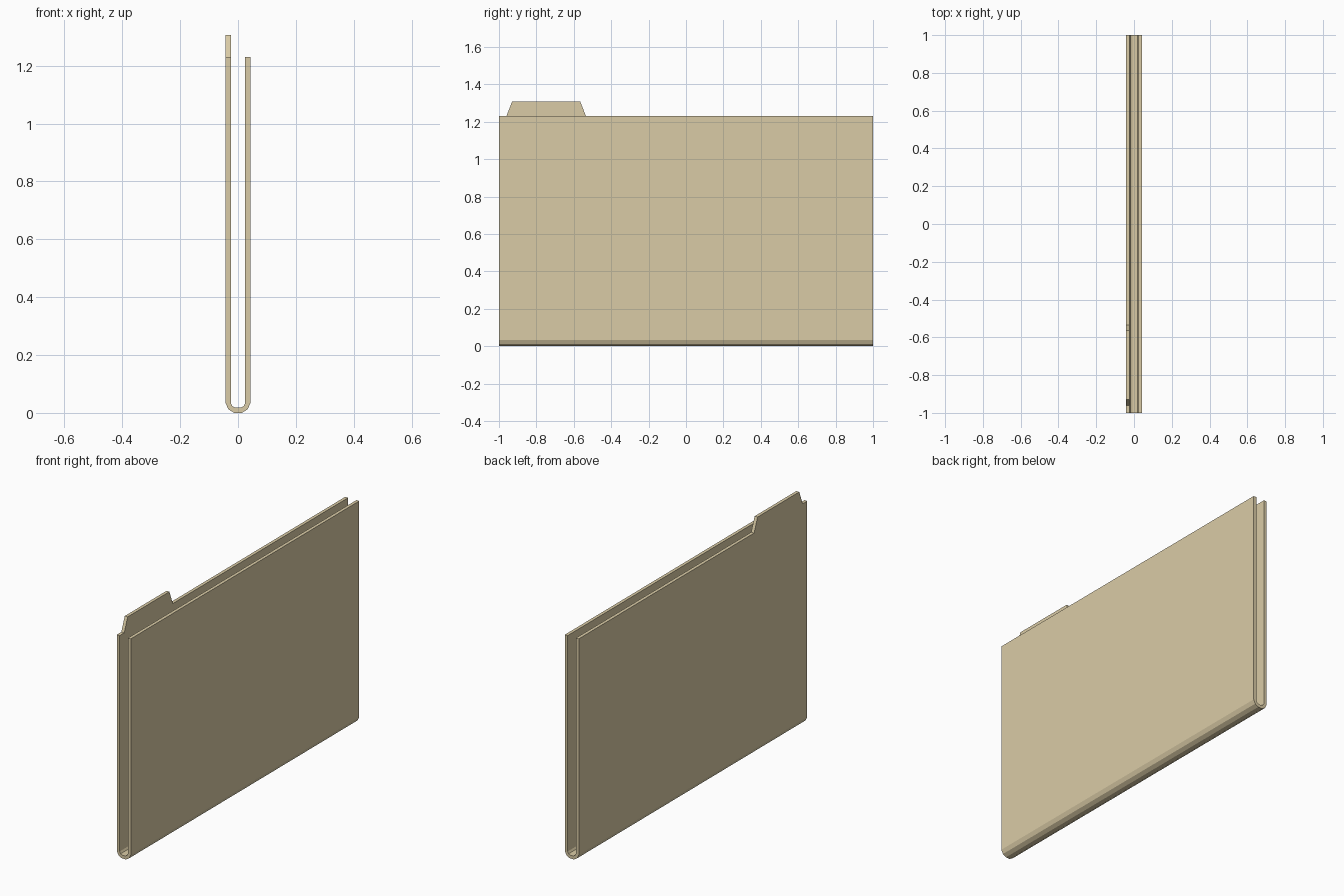
import bpy, bmesh
from mathutils import Vector

if "Cube" in bpy.data.objects:
    bpy.data.objects.remove(bpy.data.objects["Cube"])

card = bpy.data.materials.new("manila_card")
card.diffuse_color = (0.70, 0.60, 0.38, 1)
card.use_nodes = True
card.node_tree.nodes["Principled BSDF"].inputs["Base Color"].default_value = card.diffuse_color


def prism(name, points, offset):
    """Extrude a closed outline along an offset into a flat-faced solid."""
    bm = bmesh.new()
    face = bm.faces.new([bm.verts.new(p) for p in points])
    out = bmesh.ops.extrude_face_region(bm, geom=[face], use_keep_orig=True)
    verts = [g for g in out["geom"] if isinstance(g, bmesh.types.BMVert)]
    bmesh.ops.translate(bm, verts=verts, vec=Vector(offset))
    bmesh.ops.recalc_face_normals(bm, faces=bm.faces)
    mesh = bpy.data.meshes.new(name)
    bm.to_mesh(mesh)
    bm.free()
    mesh.materials.append(card)
    obj = bpy.data.objects.new(name, mesh)
    bpy.context.collection.objects.link(obj)
    return obj


TOP, OUT, IN = 1.23, 0.043, 0.025

# Folded sheet: U-shaped cross-section with a faceted bottom fold
outer = [(OUT, TOP), (OUT, 0.034), (0.033, 0.012), (0.013, 0.0)]
inner = [(IN, TOP), (IN, 0.034), (0.019, 0.023), (0.008, 0.018)]


def u_path(half):
    return half + [(-x, z) for x, z in reversed(half)]


section = u_path(outer) + u_path(inner)[::-1]
prism("folder_sheet", [(x, -1, z) for x, z in section], (0, 2, 0))

# Index tab on the taller left panel
tab = [(-0.96, TOP), (-0.93, 1.307), (-0.565, 1.307), (-0.535, TOP)]
prism("index_tab", [(-OUT, y, z) for y, z in tab], (OUT - IN, 0, 0))
